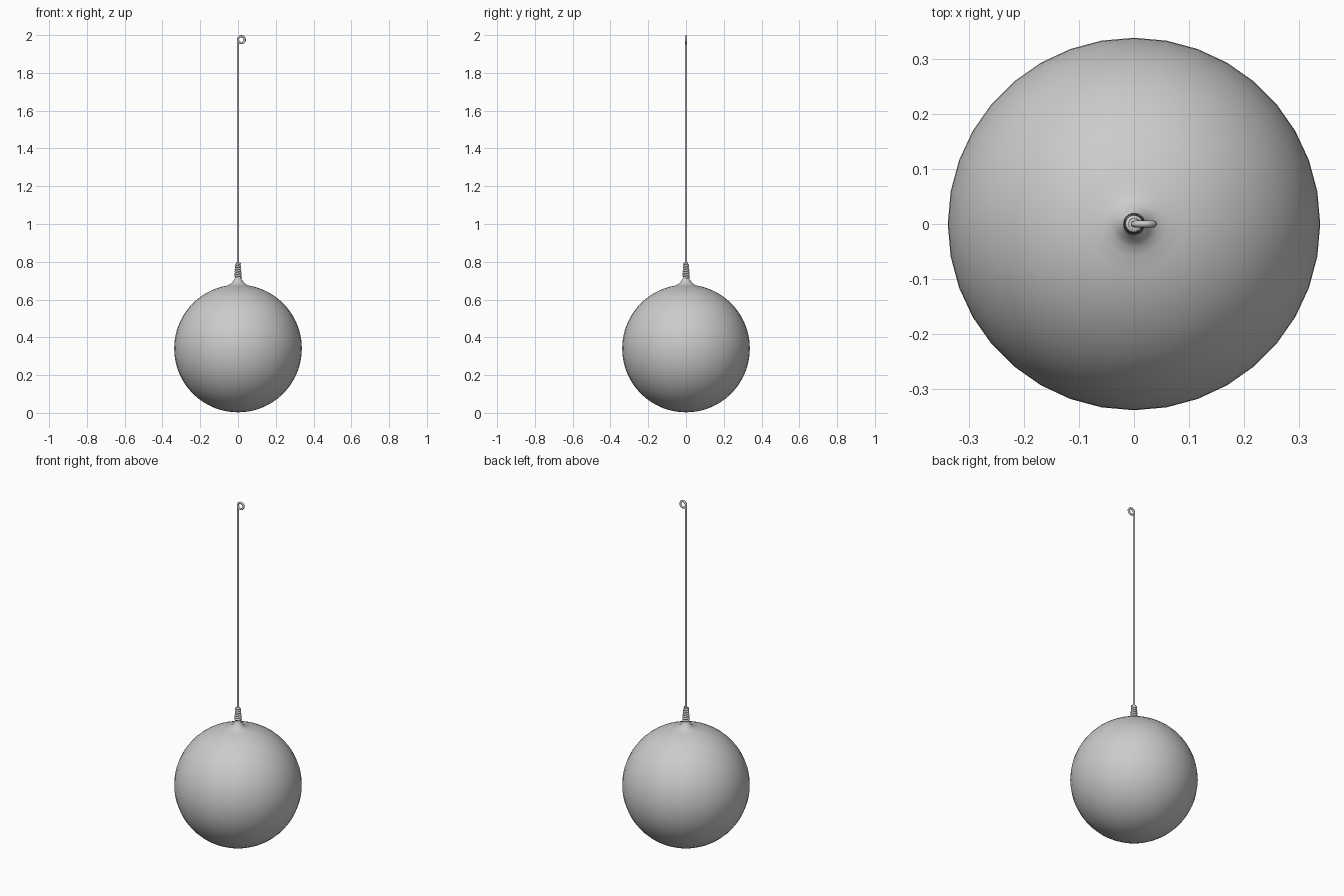
import bpy, math

if "Cube" in bpy.data.objects:
    bpy.data.objects.remove(bpy.data.objects["Cube"])

SIDES = 36


def finish(obj):
    bpy.ops.object.select_all(action='DESELECT')
    obj.select_set(True)
    bpy.context.view_layer.objects.active = obj
    bpy.ops.object.shade_smooth_by_angle(angle=math.radians(50))


def lathe(name, profile, sides):
    # profile starts and ends on the axis
    verts = [(0, 0, profile[0][1])]
    for r, z in profile[1:-1]:
        for i in range(sides):
            a = 2 * math.pi * i / sides
            verts.append((r * math.cos(a), r * math.sin(a), z))
    verts.append((0, 0, profile[-1][1]))
    rings, last, faces = len(profile) - 2, len(verts) - 1, []
    for i in range(sides):
        j = (i + 1) % sides
        faces.append((0, 1 + j, 1 + i))
        for k in range(rings - 1):
            a, b = 1 + k * sides, 1 + (k + 1) * sides
            faces.append((a + i, a + j, b + j, b + i))
        top = 1 + (rings - 1) * sides
        faces.append((top + i, top + j, last))
    mesh = bpy.data.meshes.new(name)
    mesh.from_pydata(verts, [], faces)
    obj = bpy.data.objects.new(name, mesh)
    bpy.context.collection.objects.link(obj)
    finish(obj)


def tube(name, points, radius):
    curve = bpy.data.curves.new(name, 'CURVE')
    curve.dimensions = '3D'
    curve.bevel_depth = radius
    curve.bevel_resolution = 2
    curve.use_fill_caps = True
    spline = curve.splines.new('POLY')
    spline.points.add(len(points) - 1)
    for p, co in zip(spline.points, points):
        p.co = (*co, 1)
    obj = bpy.data.objects.new(name, curve)
    bpy.context.collection.objects.link(obj)
    bpy.ops.object.select_all(action='DESELECT')
    obj.select_set(True)
    bpy.context.view_layer.objects.active = obj
    bpy.ops.object.convert(target='MESH')
    finish(bpy.context.view_layer.objects.active)


# Round balloon body flaring up into a gathered neck
R = 0.338
profile = []
for i in range(35):
    a = math.pi * i / 36
    profile.append((R * math.sin(a), R - R * math.cos(a) + 0.003))
profile[0] = (0, 0.003)
profile += [(0.042, 0.681), (0.034, 0.687), (0.026, 0.697), (0.019, 0.708),
            (0.015, 0.718), (0.013, 0.75), (0.010, 0.795), (0, 0.797)]
lathe("balloon_body", profile, SIDES)

# String wound around the neck
turns, steps = 6, 18
coil = []
for i in range(turns * steps + 1):
    t = i / (turns * steps)
    a = 2 * math.pi * i / steps
    r = 0.0145 - 0.005 * t
    coil.append((r * math.cos(a), r * math.sin(a), 0.717 + 0.074 * t))
tube("neck_winding", coil, 0.0062)

# Long string ending in a small loop at the top
cx, cz, lr = 0.018, 1.976, 0.018
path = [(0, 0, z) for z in (0.77, 1.2, 1.6, 1.94)]
for i in range(25):
    a = math.pi - 2 * math.pi * i / 24
    path.append((cx + lr * math.cos(a), 0, cz + lr * math.sin(a)))
tube("string", path, 0.006)
